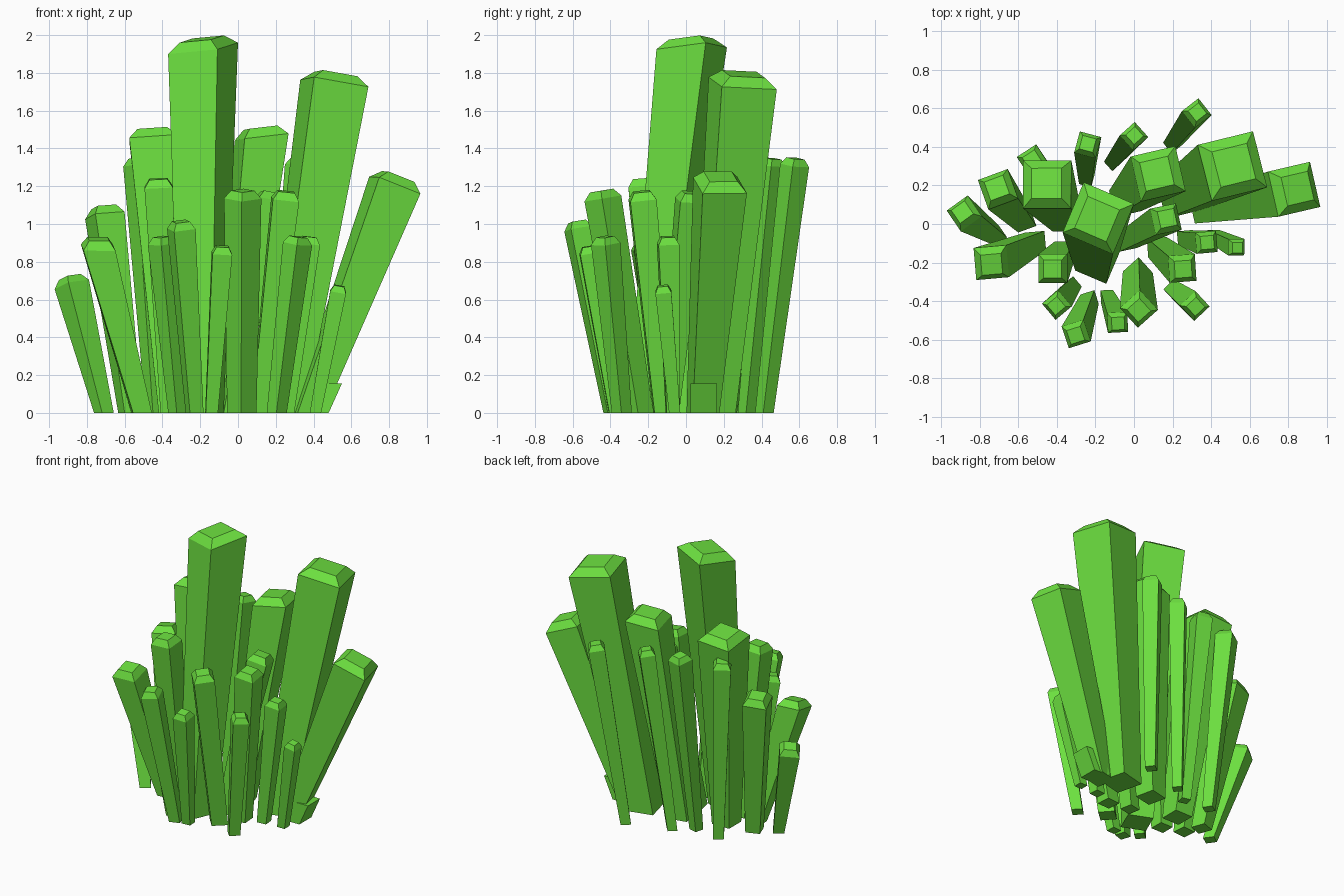
import bpy, bmesh, math
from mathutils import Vector, Matrix

green = bpy.data.materials.new("crystal green")
green.diffuse_color = (0.15, 0.74, 0.05, 1)


def square(center, side, rot, normal):
    """Four corners of a turned square, perpendicular to normal."""
    tilt = Vector((0, 0, 1)).rotation_difference(normal).to_matrix()
    turn = tilt @ Matrix.Rotation(math.radians(rot), 3, 'Z')
    h = side / 2
    return [center + turn @ Vector((sx * h, sy * h, 0))
            for sx, sy in ((-1, -1), (1, -1), (1, 1), (-1, 1))]


def loft(name, rings):
    """Flat-faced solid through a stack of square rings."""
    bm = bmesh.new()
    vs = [[bm.verts.new(p) for p in r] for r in rings]
    bm.faces.new(vs[0][::-1])
    bm.faces.new(vs[-1])
    for a, b in zip(vs, vs[1:]):
        for i in range(4):
            j = (i + 1) % 4
            bm.faces.new((a[i], a[j], b[j], b[i]))
    bmesh.ops.recalc_face_normals(bm, faces=bm.faces)
    me = bpy.data.meshes.new(name)
    bm.to_mesh(me)
    bm.free()
    me.materials.append(green)
    ob = bpy.data.objects.new(name, me)
    bpy.context.collection.objects.link(ob)
    return ob


UP = Vector((0, 0, 1))


def crystal(name, top, side, rot, base, base_side, normal=None):
    """Shard widening upward, with a bevelled cap square to its axis."""
    t, b = Vector(top), Vector((*base, 0))
    n = Vector(normal).normalized() if normal else (t - b).normalized()
    cap = t + n * min(0.02 + 0.16 * side, 0.05)
    loft(name, [square(b, base_side, rot, UP), square(t, side, rot, n),
                square(cap, side * 0.63, rot, n)])


# rim centre, rim side, turn, foot centre, foot side
large = [
    ((-0.185, 0.03, 1.93), 0.285, -23, (-0.19, -0.195), 0.175, (-0.13, -0.08, 1)),
    ((0.51, 0.30, 1.745), 0.30, 14, (0.235, 0.145), 0.195),
    ((0.83, 0.18, 1.205), 0.24, 13, (0.37, 0.09), 0.145),
    ((0.125, 0.26, 1.46), 0.24, 13, (-0.045, 0.12), 0.14, (-0.12, 0.02, 1)),
    ((-0.45, 0.205, 1.45), 0.25, 0, (-0.35, 0.03), 0.14),
]
medium = [
    ((-0.705, 0.18, 1.045), 0.165, 20, (-0.57, 0.02), 0.10),
    ((-0.88, 0.055, 0.68), 0.135, 35, (-0.71, -0.06), 0.075),
    ((-0.74, -0.20, 0.875), 0.17, 5, (-0.51, -0.09), 0.10, (0.03, -0.2, 1)),
    ((-0.42, -0.23, 1.195), 0.15, 0, (-0.36, -0.14), 0.10),
    ((0.025, -0.44, 1.135), 0.14, 42, (0.02, -0.25), 0.11),
    ((0.25, -0.23, 1.13), 0.14, 4, (0.12, -0.12), 0.10),
    ((0.165, 0.025, 1.125), 0.14, 12, (-0.04, -0.09), 0.09),
]
small = [
    ((-0.525, 0.33, 1.31), 0.12, 33, (-0.44, 0.25), 0.07),
    ((-0.40, -0.42, 0.895), 0.11, 40, (-0.32, -0.32), 0.07),
    ((-0.30, -0.57, 0.975), 0.12, 18, (-0.23, -0.39), 0.075),
    ((-0.085, -0.51, 0.845), 0.105, 3, (-0.14, -0.375), 0.065),
    ((0.315, -0.425, 0.895), 0.11, 43, (0.205, -0.34), 0.075),
    ((0.375, -0.095, 0.895), 0.11, 5, (0.26, -0.07), 0.07),
    ((0.53, -0.12, 0.64), 0.085, 0, (0.41, -0.06), 0.06),
    ((-0.24, 0.41, 1.31), 0.115, -15, (-0.245, 0.23), 0.065),
    ((0.0, 0.455, 1.31), 0.105, 42, (-0.11, 0.32), 0.065),
    ((0.325, 0.575, 1.31), 0.11, 38, (0.20, 0.415), 0.07),
]
for size, group in (("large", large), ("medium", medium), ("small", small)):
    for i, c in enumerate(group, 1):
        crystal(f"{size}_crystal_{i}", *c)

# short broken stub at the foot of the leaning crystal
loft("foot_stub", [square(Vector((0.41, 0.095, 0)), 0.14, 0, UP),
                   square(Vector((0.48, 0.095, 0.155)), 0.14, 0, UP)])
